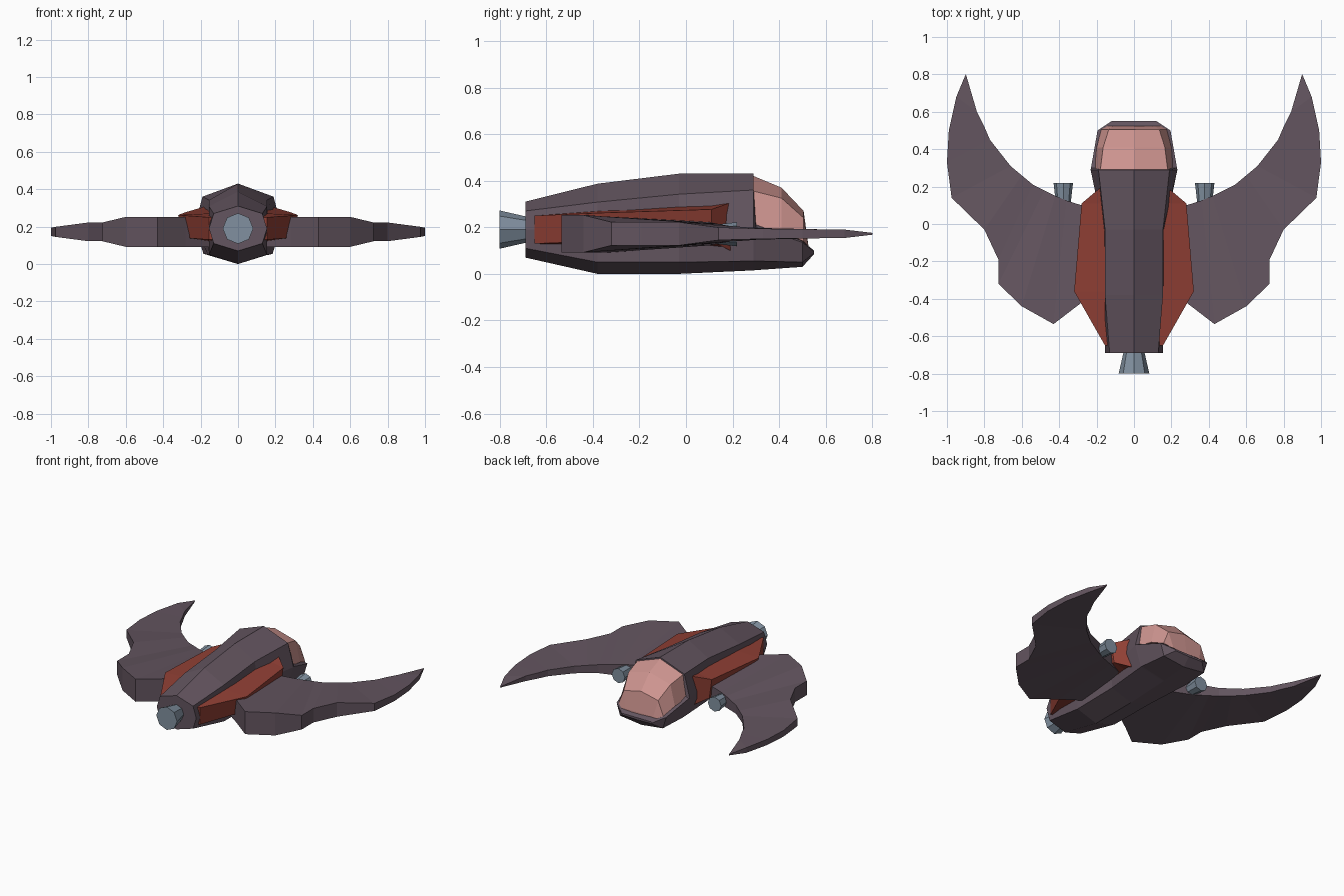
import bpy, bmesh, math
from mathutils import Matrix

if "Cube" in bpy.data.objects:
    bpy.data.objects.remove(bpy.data.objects["Cube"])


def material(name, color):
    m = bpy.data.materials.new(name)
    m.diffuse_color = (*color, 1)
    m.use_nodes = True
    m.node_tree.nodes["Principled BSDF"].inputs["Base Color"].default_value = m.diffuse_color
    return m


HULL = material("hull_purple", (0.125, 0.09, 0.115))
RED = material("panel_red", (0.28, 0.05, 0.035))
GLASS = material("canopy_pink", (0.62, 0.30, 0.28))
METAL = material("nozzle_blue_grey", (0.22, 0.28, 0.35))


def finish(bm, name, mat, mirror=False):
    bmesh.ops.remove_doubles(bm, verts=bm.verts, dist=1e-4)
    bmesh.ops.recalc_face_normals(bm, faces=bm.faces)
    mesh = bpy.data.meshes.new(name)
    bm.to_mesh(mesh)
    bm.free()
    obj = bpy.data.objects.new(name, mesh)
    bpy.context.collection.objects.link(obj)
    mesh.materials.append(mat)
    if mirror:
        obj.modifiers.new("mirror", 'MIRROR').use_axis[0] = True
    return obj


def loft(name, rings, mat, mirror=False):
    """Skin closed rings of 3D points and cap both ends."""
    bm = bmesh.new()
    vs = [[bm.verts.new(p) for p in r] for r in rings]
    n = len(vs[0])
    for a, b in zip(vs, vs[1:]):
        for i in range(n):
            j = (i + 1) % n
            bm.faces.new((a[i], a[j], b[j], b[i]))
    bm.faces.new(vs[0])
    bm.faces.new(vs[-1])
    return finish(bm, name, mat, mirror)


def full_ring(y, half):
    """Complete a half section that runs from top centre to bottom centre."""
    left = [(-x, z) for x, z in reversed(half[1:-1])]
    return [(x, y, z) for x, z in half + left]


def nozzle(name, x, z, y0, y1, r0, r1, mirror=False):
    bm = bmesh.new()
    place = Matrix.Translation((x, (y0 + y1) / 2, z)) @ Matrix.Rotation(-math.pi / 2, 4, 'X')
    bmesh.ops.create_cone(bm, cap_ends=True, segments=8, radius1=r0, radius2=r1,
                          depth=y1 - y0, matrix=place)
    return finish(bm, name, METAL, mirror)


# Fuselage: ridge, shoulder, side, lower shoulder, keel at each station
loft("fuselage", [full_ring(y, h) for y, h in [
    (-0.69, [(0, .31), (.13, .27), (.155, .19), (.13, .11), (0, .07)]),
    (-0.38, [(0, .387), (.155, .308), (.155, .19), (.155, .05), (0, 0)]),
    (-0.03, [(0, .43), (.155, .342), (.165, .19), (.16, .05), (0, 0)]),
    (0.29, [(0, .43), (.19, .36), (.232, .2), (.185, .055), (0, .015)]),
    (0.30, [(0, .24), (.19, .22), (.23, .2), (.185, .055), (0, .016)]),
    (0.50, [(0, .13), (.175, .14), (.195, .135), (.168, .05), (0, .03)]),
    (0.55, [(0, .10), (.11, .10), (.12, .095), (.11, .088), (0, .085)]),
]], HULL)

# Canopy bubble
loft("canopy", [full_ring(y, h) for y, h in [
    (0.29, [(0, .42), (.18, .355), (.21, .2), (0, .2)]),
    (0.41, [(0, .37), (.165, .325), (.2, .18), (0, .17)]),
    (0.505, [(0, .27), (.135, .24), (.175, .14), (0, .12)]),
    (0.525, [(0, .125), (.11, .125), (.14, .12), (0, .10)]),
]], GLASS)

# Red side pods: inner top, outer top, outer bottom, inner bottom
loft("side_pod", [[(x, y, z) for x, z in s] for y, s in [
    (-0.65, [(.12, .25), (.155, .25), (.155, .13), (.12, .13)]),
    (-0.36, [(.12, .272), (.32, .262), (.28, .14), (.12, .12)]),
    (0.11, [(.12, .302), (.28, .277), (.26, .14), (.12, .11)]),
    (0.19, [(.12, .305), (.185, .305), (.185, .10), (.12, .10)]),
]], RED, True)

# Crescent wings: leading (x, y), trailing (x, y), half thickness of each edge
WZ = 0.172
wing = [
    (.15, .05, .15, -.33, .05, .08), (.28, .10, .28, -.42, .05, .08),
    (.36, .125, .43, -.535, .045, .08), (.42, .15, .60, -.44, .04, .08),
    (.48, .18, .725, -.32, .035, .05), (.54, .21, .725, -.19, .03, .05),
    (.60, .26, .80, -.03, .028, .05), (.66, .31, .975, .14, .025, .027),
    (.77, .45, 1.0, .33, .022, .022), (.80, .52, .99, .50, .02, .02),
    (.84, .60, .95, .68, .018, .018), (.897, .795, .90, .80, .004, .004),
]
loft("wing", [[(lx, ly, WZ - hl), (lx, ly, WZ + hl), (tx, ty, WZ + ht), (tx, ty, WZ - ht)]
              for lx, ly, tx, ty, hl, ht in wing], HULL, True)

# Tail thruster and forward guns
nozzle("tail_thruster", 0, .19, -.80, -.66, .082, .05)
nozzle("wing_gun", .378, .17, -.02, .22, .025, .052, True)
